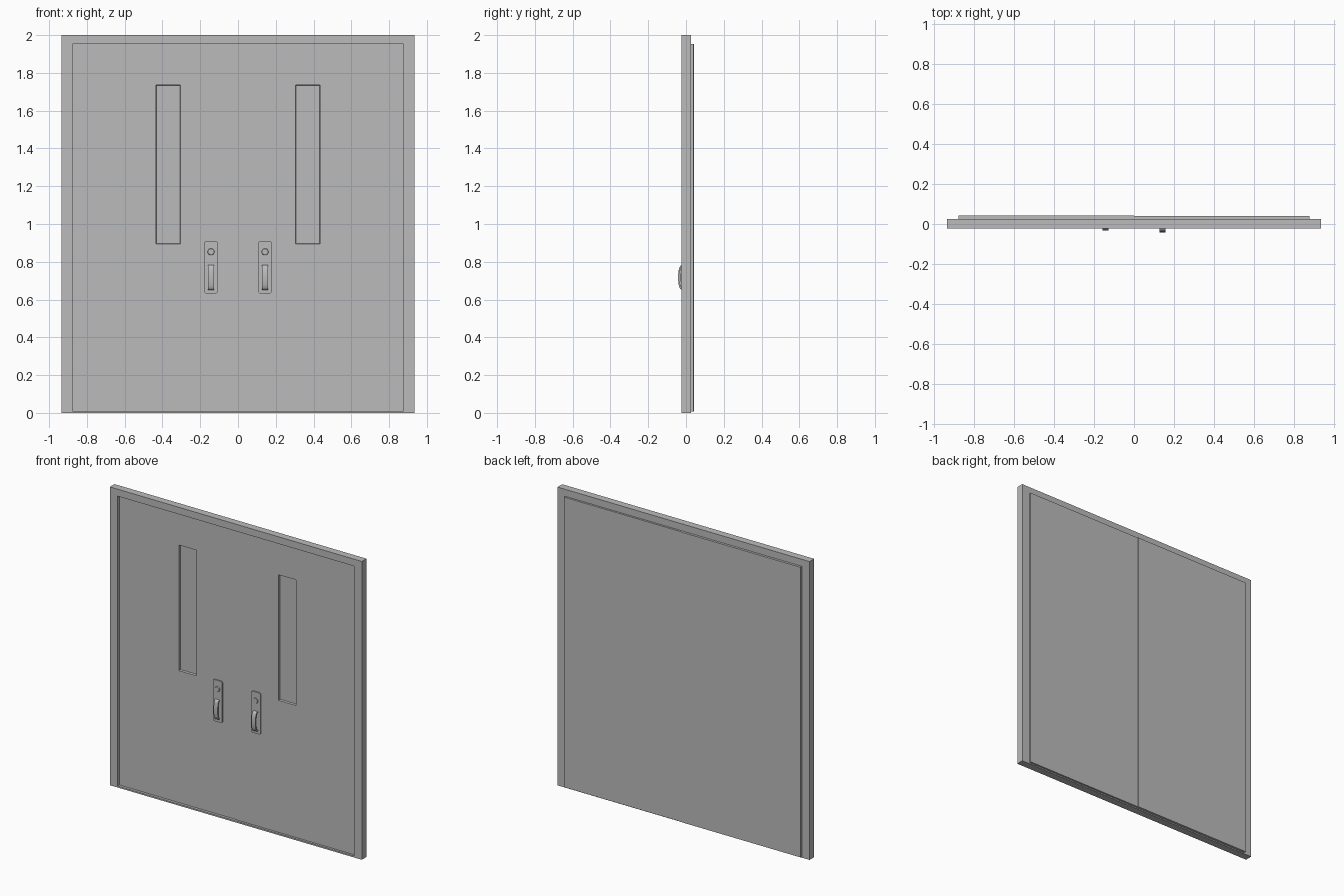
import bpy, bmesh, math
from mathutils import Vector, Matrix

if "Cube" in bpy.data.objects:
    bpy.data.objects.remove(bpy.data.objects["Cube"], do_unlink=True)

grey = bpy.data.materials.new("plain_grey")
grey.use_nodes = True
grey.diffuse_color = (0.5, 0.5, 0.5, 1)
grey.node_tree.nodes["Principled BSDF"].inputs["Base Color"].default_value = (0.5, 0.5, 0.5, 1)


def finish(name, bm, smooth=False):
    bmesh.ops.recalc_face_normals(bm, faces=bm.faces)
    mesh = bpy.data.meshes.new(name)
    bm.to_mesh(mesh)
    bm.free()
    mesh.materials.append(grey)
    ob = bpy.data.objects.new(name, mesh)
    bpy.context.collection.objects.link(ob)
    if smooth:
        bpy.ops.object.select_all(action='DESELECT')
        ob.select_set(True)
        bpy.context.view_layer.objects.active = ob
        bpy.ops.object.shade_smooth_by_angle(angle=math.radians(35))
    return ob


def box(x0, x1, y0, y1, z0, z1):
    bm = bmesh.new()
    bmesh.ops.create_cube(bm, size=1)
    for v in bm.verts:
        v.co = Vector((x0 + (v.co.x + 0.5) * (x1 - x0),
                       y0 + (v.co.y + 0.5) * (y1 - y0),
                       z0 + (v.co.z + 0.5) * (z1 - z0)))
    return bm


# Frame: rectangular ring with a thin threshold
def build_frame():
    bm = bmesh.new()
    rings = []
    for y in (-0.023, 0.026):
        for half, low, high in ((0.935, 0, 2), (0.877, 0.01, 1.953)):
            rings.append([bm.verts.new((x, y, z)) for x, z in
                          ((-half, low), (half, low), (half, high), (-half, high))])
    fo, fi, bo, bi = rings
    for a, b in ((fo, fi), (bo, bi), (fo, bo), (fi, bi)):
        for i in range(4):
            j = (i + 1) % 4
            bm.faces.new((a[i], a[j], b[j], b[i]))
    finish("door_frame", bm)


# Door leaf with a shallow window recess on the front only
def build_door(name, side, shift):
    x0, x1 = sorted((0, side * 0.877))
    bm = box(x0, x1, -0.008 + shift, 0.039 + shift, 0.008, 1.953)
    wx0, wx1 = sorted((side * 0.305, side * 0.435))
    cuts = [((wx0, 0, 0), (1, 0, 0)), ((wx1, 0, 0), (1, 0, 0)),
            ((0, 0, 0.895), (0, 0, 1)), ((0, 0, 1.737), (0, 0, 1))]
    for co, no in cuts:
        bmesh.ops.bisect_plane(bm, geom=bm.verts[:] + bm.edges[:] + bm.faces[:],
                               plane_co=co, plane_no=no)
    bmesh.ops.recalc_face_normals(bm, faces=bm.faces)
    window = [f for f in bm.faces if f.normal.y < -0.9
              and wx0 < f.calc_center_median().x < wx1
              and 0.9 < f.calc_center_median().z < 1.7]
    bmesh.ops.inset_region(bm, faces=window, thickness=0.004, depth=-0.013)
    finish(name, bm)


# Back plate with rounded corners
def build_plate(name, x, front):
    bm = box(x - 0.035, x + 0.035, front - 0.008, front + 0.004, 0.632, 0.91)
    edges = [e for e in bm.edges
             if abs((e.verts[0].co - e.verts[1].co).normalized().y) > 0.9]
    bmesh.ops.bevel(bm, geom=edges, offset=0.012, segments=4, affect='EDGES', profile=0.5)
    finish(name, bm, True)


# Round lock above the grip
def build_lock(name, x, front):
    bm = bmesh.new()
    place = Matrix.Translation((x, front - 0.008, 0.853)) @ Matrix.Rotation(math.pi / 2, 4, 'X')
    bmesh.ops.create_cone(bm, cap_ends=True, segments=24, radius1=0.02, radius2=0.016,
                          depth=0.012, matrix=place)
    finish(name, bm, True)


# Bowed flat grip, swept along an arch
def build_grip(name, x, front, reach):
    bm = bmesh.new()
    rows, steps = [], 16
    for i in range(steps + 1):
        a = math.pi * i / steps
        bow = math.sin(a) ** 0.6
        z = 0.717 - 0.066 * math.cos(a)
        zi = 0.717 - 0.056 * math.cos(a)
        y = front - 0.006 - reach * bow
        yi = front - 0.006 - (reach - 0.008) * bow
        rows.append([bm.verts.new(p) for p in
                     ((x - 0.015, y, z), (x + 0.015, y, z),
                      (x + 0.015, yi, zi), (x - 0.015, yi, zi))])
    for a, b in zip(rows, rows[1:]):
        for i in range(4):
            j = (i + 1) % 4
            bm.faces.new((a[i], a[j], b[j], b[i]))
    bm.faces.new(rows[0])
    bm.faces.new(rows[-1])
    finish(name, bm, True)


build_frame()
for label, side, shift, reach in (("left", 1, 0.0, 0.028), ("right", -1, 0.003, 0.022)):
    x, front = side * 0.143, -0.008 + shift
    build_door(label + "_door", side, shift)
    build_plate(label + "_handle_plate", x, front)
    build_lock(label + "_lock", x, front)
    build_grip(label + "_handle_grip", x, front, reach)
